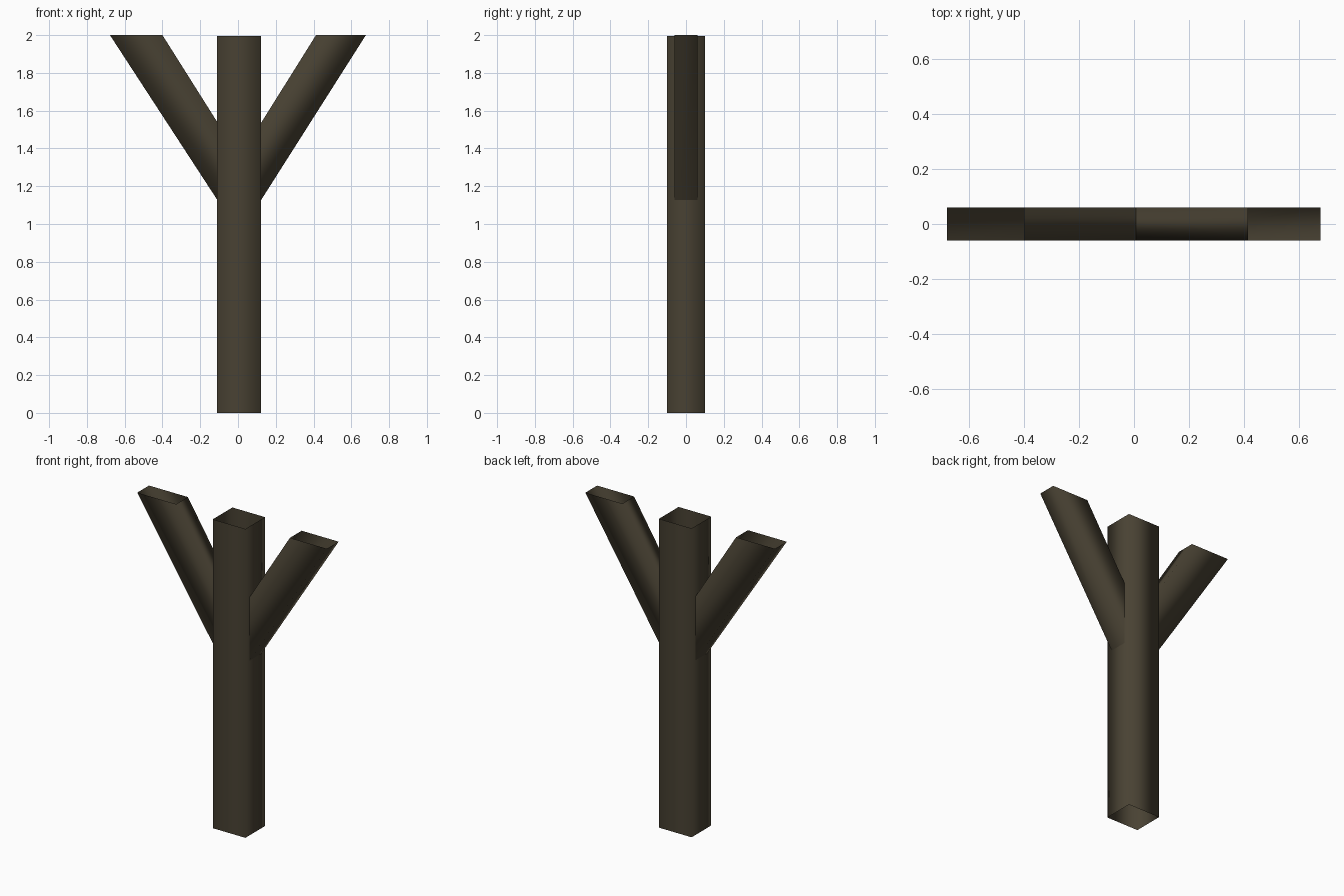
import bpy

if "Cube" in bpy.data.objects:
    bpy.data.objects.remove(bpy.data.objects["Cube"])

wood = bpy.data.materials.new("dark brown wood")
wood.diffuse_color = (0.066, 0.054, 0.033, 1)
wood.use_nodes = True
wood.node_tree.nodes["Principled BSDF"].inputs["Base Color"].default_value = wood.diffuse_color


def open_tube(name, start, end):
    """Four-sided uncapped beam between two matching rings, smooth shaded."""
    n = len(start)
    faces = [(i, (i + 1) % n, n + (i + 1) % n, n + i) for i in range(n)]
    mesh = bpy.data.meshes.new(name)
    mesh.from_pydata(start + end, [], faces)
    mesh.materials.append(wood)
    mesh.shade_smooth()
    obj = bpy.data.objects.new(name, mesh)
    bpy.context.collection.objects.link(obj)
    return obj


# Upright post, open at both ends
def post_ring(z):
    return [(-0.11, -0.1, z), (0.123, -0.1, z), (0.123, 0.1, z), (-0.11, 0.1, z)]


open_tube("post", post_ring(0.0), post_ring(1.995))


# Slanted braces, mitred together inside the post and cut level at the top
def brace(name, side, outer_x, inner_x):
    mid, y = 0.008, 0.06 * side
    low = [(mid, -y, 0.947), (mid, y, 0.947), (mid, y, 1.353), (mid, -y, 1.353)]
    top = [(outer_x, -y, 2.0), (outer_x, y, 2.0), (inner_x, y, 2.0), (inner_x, -y, 2.0)]
    open_tube(name, low, top)


brace("right_brace", 1, 0.677, 0.413)
brace("left_brace", -1, -0.678, -0.4)
